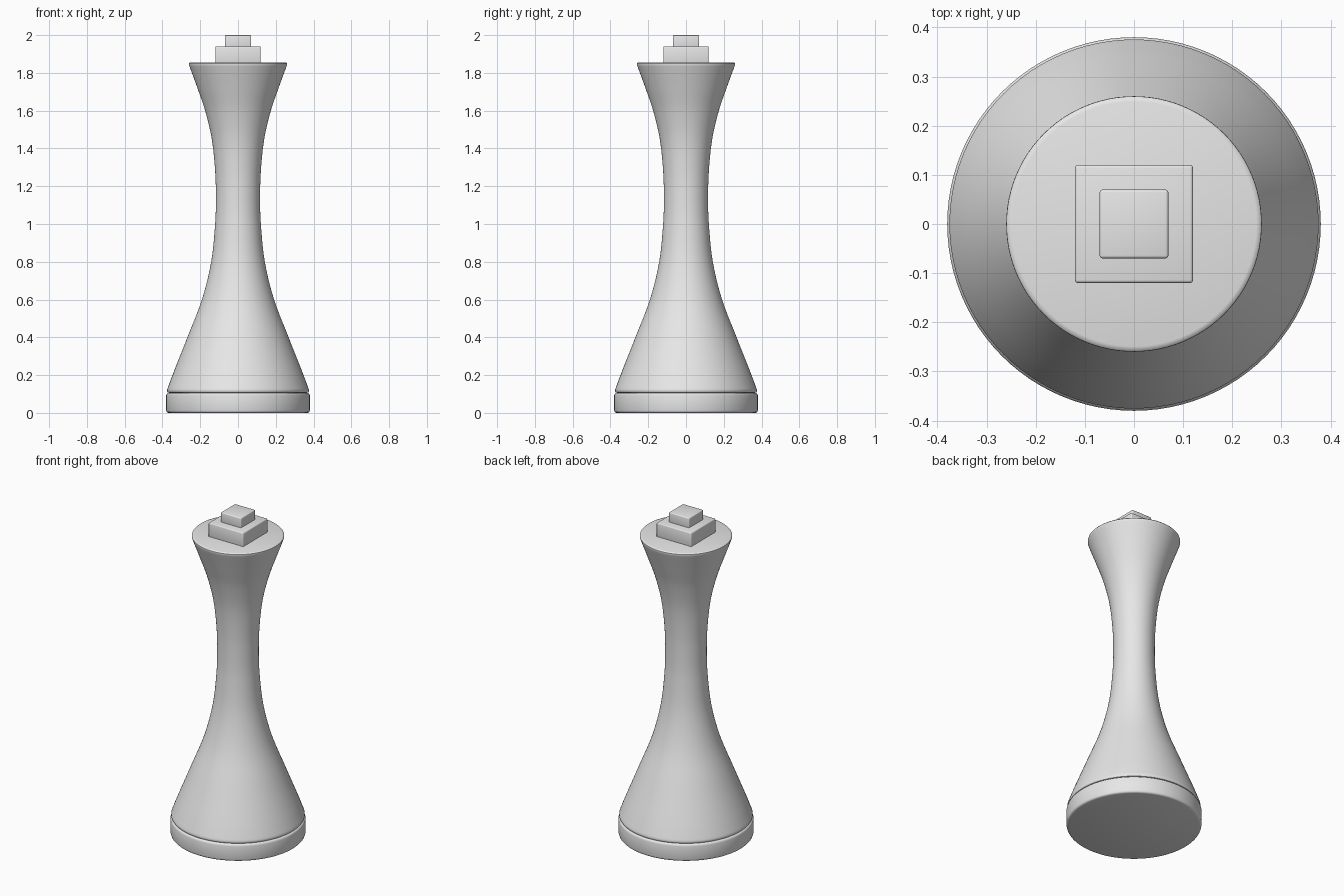
import bpy, bmesh, math

if "Cube" in bpy.data.objects:
    bpy.data.objects.remove(bpy.data.objects["Cube"])

mat = bpy.data.materials.new("light_grey")
mat.diffuse_color = (0.8, 0.8, 0.8, 1.0)
mat.use_nodes = True
mat.node_tree.nodes["Principled BSDF"].inputs["Base Color"].default_value = mat.diffuse_color
SIDES = 96


def finish(name, bm, angle):
    bmesh.ops.recalc_face_normals(bm, faces=bm.faces[:])
    mesh = bpy.data.meshes.new(name)
    bm.to_mesh(mesh)
    bm.free()
    mesh.materials.append(mat)
    ob = bpy.data.objects.new(name, mesh)
    bpy.context.collection.objects.link(ob)
    bpy.ops.object.select_all(action='DESELECT')
    ob.select_set(True)
    bpy.context.view_layer.objects.active = ob
    bpy.ops.object.shade_smooth_by_angle(angle=math.radians(angle))
    return ob


def lathe(name, profile):
    """Closed solid of revolution from (radius, z) points, bottom to top."""
    bm = bmesh.new()
    rings = []
    for r, z in profile:
        rings.append([bm.verts.new((r * math.cos(2 * math.pi * i / SIDES),
                                    r * math.sin(2 * math.pi * i / SIDES), z))
                      for i in range(SIDES)])
    for a, b in zip(rings, rings[1:]):
        for i in range(SIDES):
            j = (i + 1) % SIDES
            bm.faces.new((a[i], a[j], b[j], b[i]))
    bm.faces.new(rings[0][::-1])
    bm.faces.new(rings[-1])
    return finish(name, bm, 35)


def smooth_curve(pts, steps=6):
    """Cubic Hermite curve of radius over height."""
    n = len(pts)
    slope = []
    for i in range(n):
        a, b = pts[max(i - 1, 0)], pts[min(i + 1, n - 1)]
        slope.append((b[0] - a[0]) / (b[1] - a[1]))
    out = []
    for i in range(n - 1):
        (r0, z0), (r1, z1) = pts[i], pts[i + 1]
        h = z1 - z0
        for k in range(steps):
            t = k / steps
            r = ((2*t**3 - 3*t**2 + 1) * r0 + (t**3 - 2*t**2 + t) * h * slope[i]
                 + (3*t**2 - 2*t**3) * r1 + (t**3 - t**2) * h * slope[i + 1])
            out.append((r, z0 + h * t))
    return out + [pts[-1]]


def block(name, half, z0, z1, bevel):
    """Square block with softened edges."""
    bm = bmesh.new()
    bmesh.ops.create_cube(bm, size=1)
    for v in bm.verts:
        v.co = (v.co.x * 2 * half, v.co.y * 2 * half,
                z1 if v.co.z > 0 else z0)
    bmesh.ops.bevel(bm, geom=bm.edges[:], offset=bevel, segments=3,
                    profile=0.5, affect='EDGES')
    return finish(name, bm, 35)


# Base disc with rounded rims
lathe("base_disc", [(0.368, 0.0), (0.374, 0.002), (0.378, 0.006), (0.38, 0.013),
                    (0.38, 0.093), (0.378, 0.1), (0.374, 0.104), (0.366, 0.106)])

# Flared, waisted body
body = smooth_curve([(0.373, 0.13), (0.347, 0.2), (0.268, 0.4), (0.191, 0.6),
                     (0.142, 0.8), (0.121, 1.0), (0.117, 1.13), (0.121, 1.28),
                     (0.139, 1.45), (0.174, 1.6), (0.215, 1.72), (0.257, 1.835)])
lathe("body", [(0.364, 0.106), (0.372, 0.109), (0.3755, 0.115), (0.3755, 0.122)] + body
      + [(0.26, 0.0 + 1.844), (0.2595, 1.85), (0.256, 1.854), (0.249, 1.856)])

# Stepped square finial
block("finial_lower_block", 0.12, 1.845, 1.94, 0.006)
block("finial_upper_block", 0.07, 1.93, 2.0, 0.006)
